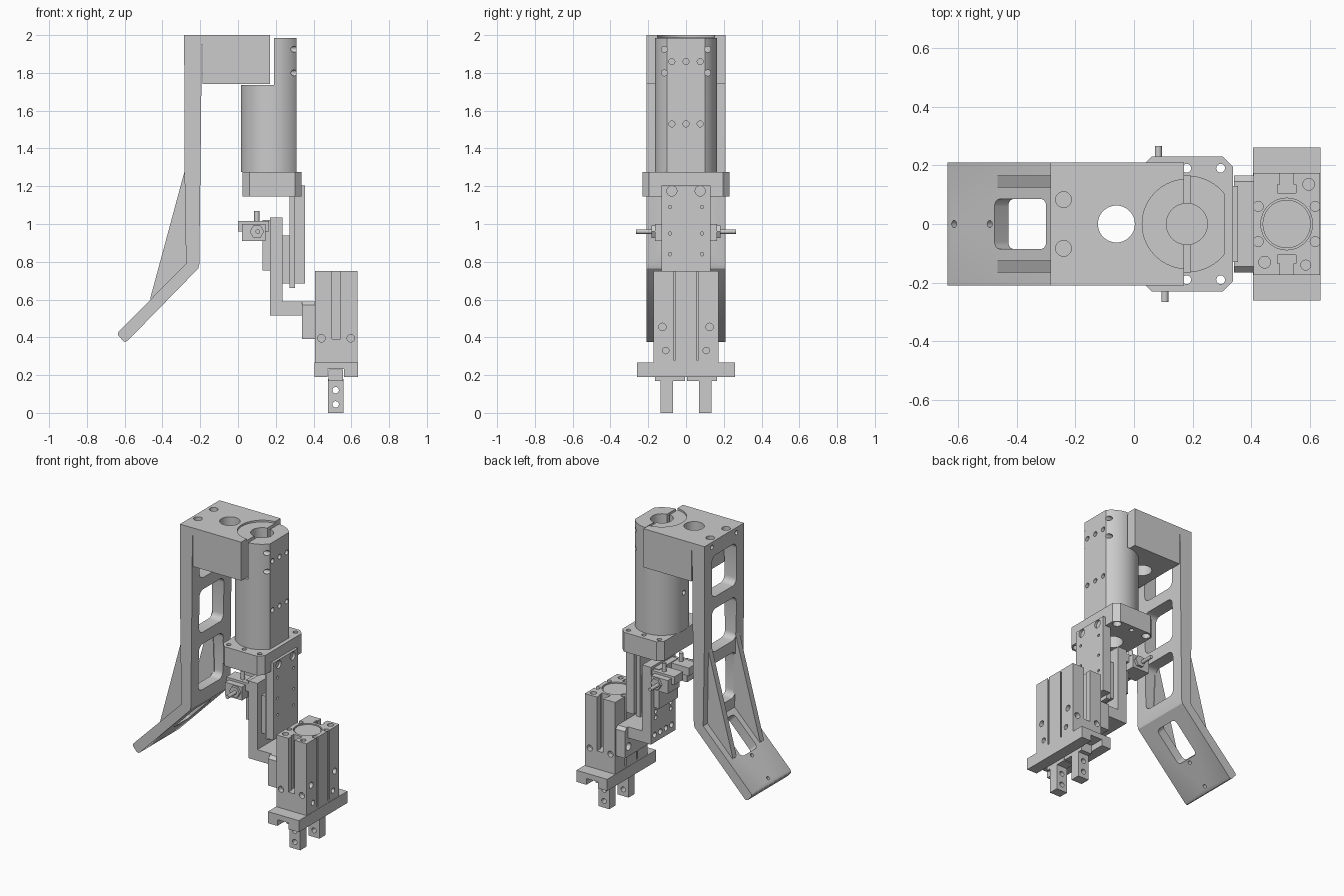
import bpy, bmesh, math
from mathutils import Matrix

if "Cube" in bpy.data.objects:
    bpy.data.objects.remove(bpy.data.objects["Cube"])
pi = math.pi


def prism(name, pts, axis, a, b):
    """Extrude a 2D outline along an axis: x -> (y,z), y -> (x,z), z -> (x,y)."""
    def pos(p, t):
        return {'x': (t, p[0], p[1]), 'y': (p[0], t, p[1]), 'z': (p[0], p[1], t)}[axis]
    bm = bmesh.new()
    lo = [bm.verts.new(pos(p, a)) for p in pts]
    hi = [bm.verts.new(pos(p, b)) for p in pts]
    n = len(pts)
    bm.faces.new(lo)
    bm.faces.new(hi)
    for i in range(n):
        bm.faces.new((lo[i], lo[(i + 1) % n], hi[(i + 1) % n], hi[i]))
    bmesh.ops.recalc_face_normals(bm, faces=bm.faces)
    me = bpy.data.meshes.new(name)
    bm.to_mesh(me)
    bm.free()
    ob = bpy.data.objects.new(name, me)
    bpy.context.collection.objects.link(ob)
    return ob


def box(name, x0, x1, y0, y1, z0, z1):
    return prism(name, [(x0, y0), (x1, y0), (x1, y1), (x0, y1)], 'z', z0, z1)


def rod(name, axis, u, v, r, a, b, n=24):
    pts = [(u + r * math.cos(2 * pi * i / n), v + r * math.sin(2 * pi * i / n)) for i in range(n)]
    return prism(name, pts, axis, a, b)


def rounded(u0, u1, v0, v1, r, n=5):
    pts = []
    for k, (cu, cv) in enumerate([(u1 - r, v1 - r), (u0 + r, v1 - r), (u0 + r, v0 + r), (u1 - r, v0 + r)]):
        for i in range(n + 1):
            a = (k + i / n) * pi / 2
            pts.append((cu + r * math.cos(a), cv + r * math.sin(a)))
    return pts


def hole(axis, u, v, r, a, b, n=20):
    return rod("cutter", axis, u, v, r, a, b, n)


def cut(ob, cutters):
    bpy.context.view_layer.objects.active = ob
    for c in cutters:
        m = ob.modifiers.new("cut", 'BOOLEAN')
        m.operation, m.solver, m.object = 'DIFFERENCE', 'EXACT', c
        bpy.ops.object.modifier_apply(modifier=m.name)
        bpy.data.objects.remove(c)
    return ob


def tilted(ob, origin):
    ob.data.transform(Matrix.Translation(origin) @ Matrix.Rotation(-pi / 4, 4, 'Y'))
    return ob


S = (-1, 1)
CX = 0.18  # motor axis

# Bracket: clamp block, upright and angled foot in one profile
bracket = prism("bracket", [
    (-.285, 2), (.17, 2), (.17, 1.74), (-.187, 1.74), (-.187, 1.95), (-.193, 1.95), (-.195, 1.6),
    (-.205, .785), (-.21, .765), (-.585, .381), (-.597, .376), (-.607, .38), (-.634, .41),
    (-.636, .42), (-.632, .43), (-.275, .79), (-.283, 1.28)], 'y', -.21, .21)
cuts = [hole('z', -.06, 0, .063, 1.7, 2.1, 40), hole('z', CX, 0, .07, 1.7, 2.1, 40),
        hole('z', CX, 0, .152, 1.988, 2.1, 64)]
cuts += [hole('z', -.24, s * .083, .027, 1.93, 2.1) for s in S]
cuts += [hole('x', s * .13, 1.965, .014, -.4, -.25) for s in S]
cuts += [prism("cutter", rounded(-.13, .13, z0, z1, .04), 'x', -.35, -.189)
         for z0, z1 in ((1.62, 1.9), (1.25, 1.54), (.86, 1.17))]
cuts.append(tilted(prism("cutter", rounded(-.125, .125, -.085, .085, .025), 'z', -.1, .1), (-.365, 0, .655)))
cuts += [tilted(hole('z', 0, 0, .012, -.1, .1), p) for p in ((-.61, 0, .447), (-.49, 0, .57))]
cut(bracket, cuts)

# Stiffening ribs behind the upright
for s in S:
    prism("bracket_rib", [(-.28, 1.29), (-.465, .605), (-.455, .59), (-.26, .77)], 'y', s * .125, s * .165)

# Motor body: round with a front flat, upper rear half removed for the clamp
n, half = 64, math.acos(.13 / .165)
arc = [half + (2 * pi - 2 * half) * i / n for i in range(n + 1)]
body = prism("motor_body", [(CX + .165 * math.cos(a), .165 * math.sin(a)) for a in arc], 'z', 1.275, 1.985)
cuts = [box("cutter", -.1, .19, -.3, .3, 1.737, 2.1), hole('z', CX, 0, .07, 1.3, 2.1, 40)]
cuts += [hole('x', y, z, .016, .27, .4) for y in (-.075, 0, .075) for z in (1.53, 1.86)]
cuts += [hole('x', s * .115, z, .016, .23, .4) for s in S for z in (1.8, 1.925)]
cuts.append(hole('x', 0, 1.53, .016, -.1, .08))
cut(body, cuts)

# Flange with chamfered corners
x0, x1, y, c = .025, .337, .23, .035
flange = prism("flange", [(x0 + c, -y), (x1 - c, -y), (x1, -y + c), (x1, y - c), (x1 - c, y),
                          (x0 + c, y), (x0, y - c), (x0, -y + c)], 'z', 1.145, 1.275)
cuts = [hole('z', x, s * .19, .015, 1.1, 1.3) for x in (.065, CX, .295) for s in S]
cuts += [hole('z', x, s * .19, .027, 1.1, 1.19) for x in (.065, .295) for s in S]
cuts.append(hole('z', CX, 0, .07, 1.1, 1.24, 40))
cut(flange, cuts)

# Slide mounting plate and rail
plate = box("slide_mount_plate", .298, .355, -.13, .13, .685, 1.205)
cuts = [hole('x', s * .075, 1.175, .027, .34, .4) for s in S]
cuts += [hole('x', s * .085, z, .009, .33, .4, 12) for s in S for z in (1.09, .95, .84)]
cut(plate, cuts)
box("slide_rail", .272, .302, -.1, .1, .66, 1.145)
box("slide_carriage", .23, .285, -.085, .085, .685, .94)

# Moving slide table with lower arm
table = box("slide_table", .17, .235, -.13, .13, .62, 1.035)
cut(table, [hole('x', s * .08, z, .014, .1, .2) for s in S for z in (.68, .72)])
foot = box("slide_table_foot", .17, .235, -.13, .13, .515, .62)
cut(foot, [hole('x', y, .565, .018, .1, .2) for y in (-.09, -.03, .03, .09)])
box("connecting_arm", .23, .345, -.13, .13, .515, .59)
block = prism("connector_block", [(-.165, .39), (.165, .39), (.165, .57), (.145, .59),
                                  (-.145, .59), (-.165, .57)], 'x', .34, .407)
cut(block, [hole('x', s * .125, .455, .025, .3, .37) for s in S])

# Adjustable stops, mirrored left and right
box("stop_plate", .13, .172, -.1, .1, .755, 1.02)
for s in S:
    box("stop_block", .02, .145, s * .04, s * .165, .91, 1.0)
    box("stop_cap", .0, .165, s * .03, s * .125, .96, 1.015)
    rod("stop_bolt", 'z', .1, s * .09, .014, .98, 1.07)
    rod("stop_nut", 'y', .1, .96, .038, s * .16, s * .182, 6)
    rod("stop_stud", 'y', .105 if s < 0 else .083, .96, .012, s * .15, s * .265)

# Gripper body with side channels, rod grooves and bolt holes
GX = .52
grip = box("gripper_body", .407, .633, -.173, .173, .265, .752)
cuts = []
for s in S:
    cuts += [box("cutter", .497, .543, s * .105, s * .2, .39, .8),
             box("cutter", .489, .551, s * .105, s * .135, .39, .8)]
    cuts += [hole('z', x, s * .06, .017, .28, .8) for x in (.423, .617)]
    cuts += [hole('x', s * .125, .455, .02, .6, .7), hole('x', s * .107, .33, .017, .6, .7)]
    cuts += [hole('y', x, .395, .02, s * .14, s * .2) for x in (.442, .597)]
cuts += [hole('z', x, y, r, .7, .8) for x, y, r in
         ((.595, .135, .02), (.445, -.13, .02), (.585, -.14, .017))]
cuts.append(hole('z', GX, 0, .088, .735, .8, 48))
cut(grip, cuts)
rod("gripper_cap", 'z', GX, 0, .082, .72, .747, 48)

# Gripper guide base with a jaw slot along its length
base = box("gripper_base", .405, .635, -.26, .26, .19, .268)
cut(base, [box("cutter", .475, .56, -.3, .3, .1, .232)])

# Jaws: carriage and drilled finger
for s in S:
    box("jaw_carriage", .478, .557, s * .004, s * .165, .17, .23)
    jaw = box("jaw_finger", .477, .558, s * .07, s * .135, 0, .18)
    cut(jaw, [hole('y', .517, z, .017, -.3, .3) for z in (.045, .12)])

# Smooth round surfaces, keep edges crisp
for ob in bpy.context.collection.objects:
    ob.select_set(True)
    bpy.context.view_layer.objects.active = ob
bpy.ops.object.shade_smooth_by_angle(angle=math.radians(25))
